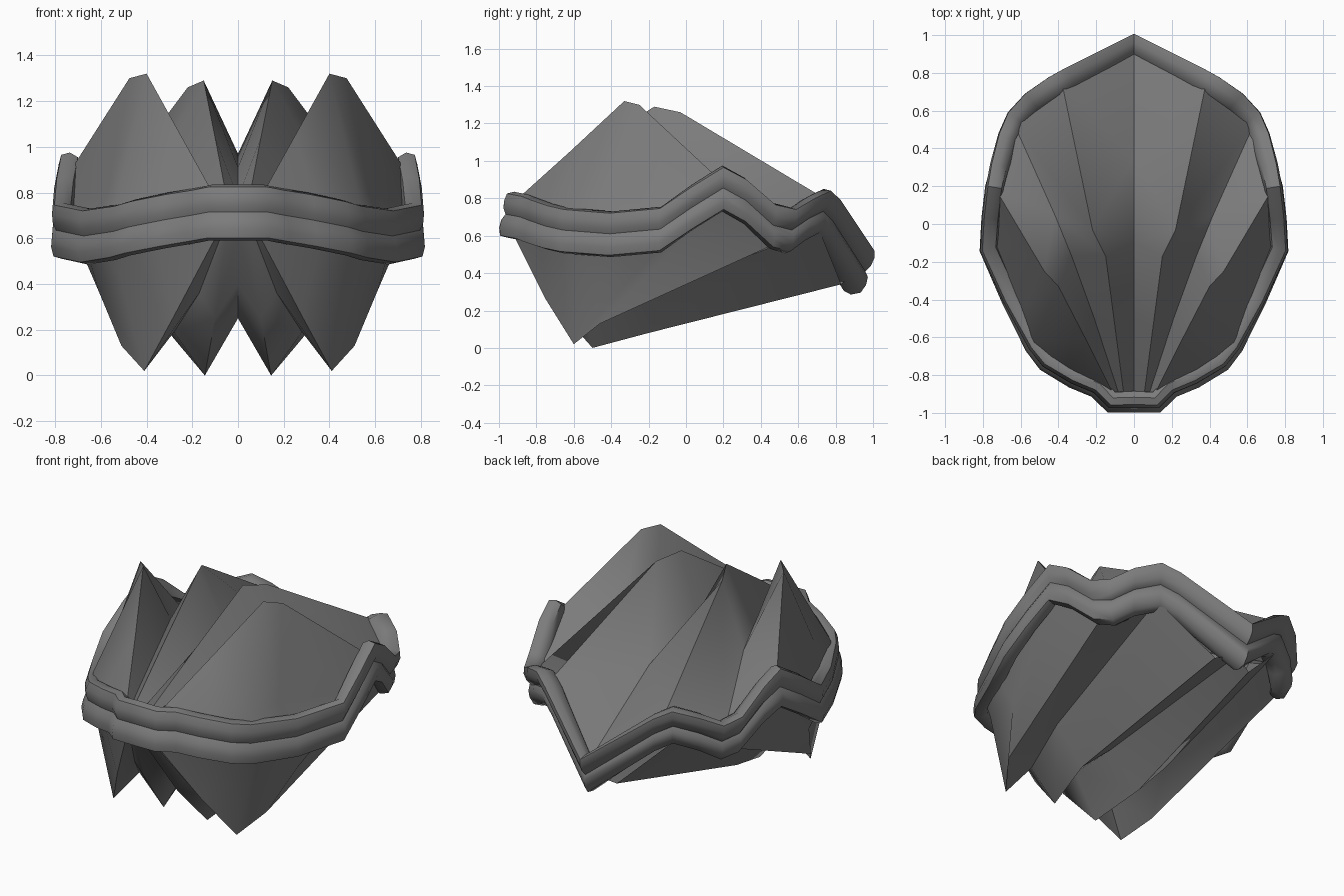
import bpy, bmesh
from mathutils import Vector

if "Cube" in bpy.data.objects:
    bpy.data.objects.remove(bpy.data.objects["Cube"])

grey = bpy.data.materials.new("dark_grey")
grey.diffuse_color = (.2, .2, .2, 1)
grey.use_nodes = True
grey.node_tree.nodes["Principled BSDF"].inputs["Base Color"].default_value = grey.diffuse_color


def finish(bm, name, mirror):
    bmesh.ops.recalc_face_normals(bm, faces=bm.faces)
    me = bpy.data.meshes.new(name)
    bm.to_mesh(me)
    bm.free()
    me.materials.append(grey)
    ob = bpy.data.objects.new(name, me)
    bpy.context.collection.objects.link(ob)
    bpy.ops.object.select_all(action='DESELECT')
    ob.select_set(True)
    bpy.context.view_layer.objects.active = ob
    if mirror:
        m = ob.modifiers.new("mirror", 'MIRROR')
        m.merge_threshold = 0.002
        bpy.ops.object.modifier_apply(modifier=m.name)
    bpy.ops.object.shade_smooth_by_angle(angle=0.8)
    return ob


def grid(bm, rows, closed_rows=False, closed_cols=False):
    vs = [[bm.verts.new(p) for p in r] for r in rows]
    n, k = len(vs), len(vs[0])
    for i in range(n if closed_rows else n - 1):
        for j in range(k if closed_cols else k - 1):
            a, b = vs[i], vs[(i + 1) % n]
            bm.faces.new((a[j], b[j], b[(j + 1) % k], a[(j + 1) % k]))


# Fluted shell half: rays fan out from the hinge, alternating valley and ridge
def shell(name, rays):
    bm = bmesh.new()
    grid(bm, rays)
    finish(bm, name, True)


shell("upper_shell", [
    [(0, -.93, .78), (0, -.5, .91), (0, -.1, .97), (0, .35, .84), (0, .92, .48)],
    [(.05, -.93, .78), (.10, -.55, 1.04), (.15, -.17, 1.29), (.22, -.03, 1.26), (.38, .74, .80)],
    [(.07, -.93, .78), (.21, -.5, .90), (.33, -.17, .96), (.42, .05, .93), (.64, .54, .70)],
    [(.10, -.92, .78), (.25, -.62, 1.05), (.40, -.33, 1.32), (.475, -.25, 1.30), (.73, .18, .90)],
    [(.12, -.91, .78), (.35, -.78, .76), (.53, -.62, .76), (.57, -.43, .80), (.72, -.05, .74)],
    [(.13, -.93, .72), (.40, -.78, .68), (.53, -.66, .64), (.64, -.42, .62), (.76, -.12, .64)],
])
shell("lower_shell", [
    [(0, -.93, .62), (0, -.75, .40), (0, -.5, .25), (0, -.2, .26), (0, .88, .38)],
    [(.05, -.93, .62), (.10, -.72, .25), (.145, -.5, .0), (.20, -.2, .08), (.12, .83, .34)],
    [(.07, -.93, .62), (.17, -.74, .36), (.28, -.54, .19), (.38, -.2, .28), (.43, .71, .64)],
    [(.10, -.92, .60), (.28, -.75, .26), (.41, -.6, .02), (.51, -.46, .13), (.64, .53, .58)],
    [(.12, -.91, .60), (.35, -.77, .55), (.52, -.60, .45), (.61, -.3, .37), (.73, .18, .78)],
    [(.13, -.93, .68), (.40, -.78, .66), (.53, -.66, .62), (.67, -.38, .58), (.77, .1, .74)],
])

# Wavy rim path (right half, front to back), mirrored into a full loop
half = [(0, -.97, .715), (.13, -.97, .715), (.21, -.89, .70), (.33, -.84, .68),
        (.48, -.75, .65), (.55, -.66, .63), (.68, -.41, .61), (.80, -.14, .635),
        (.79, .03, .75), (.77, .20, .855), (.74, .32, .79), (.69, .47, .655),
        (.64, .57, .63), (.55, .66, .69), (.43, .74, .73), (.34, .79, .68), (0, .965, .41)]
loop = [Vector(p) for p in half] + [Vector((-x, y, z)) for x, y, z in half[-2:0:-1]]


# Rolled lip swept along the rim: section is (outward, up),
# flaring downward at the front and upward at the back
def lip(name, section):
    bm = bmesh.new()
    rows = []
    for i, p in enumerate(loop):
        t = loop[(i + 1) % len(loop)] - loop[i - 1]
        out = Vector((t.y, -t.x, 0)).normalized()
        back = max(0, min(1, (p.y - .2) / .5))
        tilt = .35 * back - .15 * max(0, min(1, (-p.y - .3) / .5))
        rows.append([p + out * (o * (1 + .3 * back) + tilt * z) + Vector((0, 0, z))
                     for o, z in section])
    grid(bm, rows, True, True)
    finish(bm, name, False)


upper = [(-.005, 0), (.01, .03), (.014, .07), (.003, .11), (-.035, .12), (-.07, .10), (-.08, .05), (-.08, 0)]
lip("upper_rim", upper)
lip("lower_rim", [(o + (.004 if z else 0), -z * 1.04) for o, z in upper])
